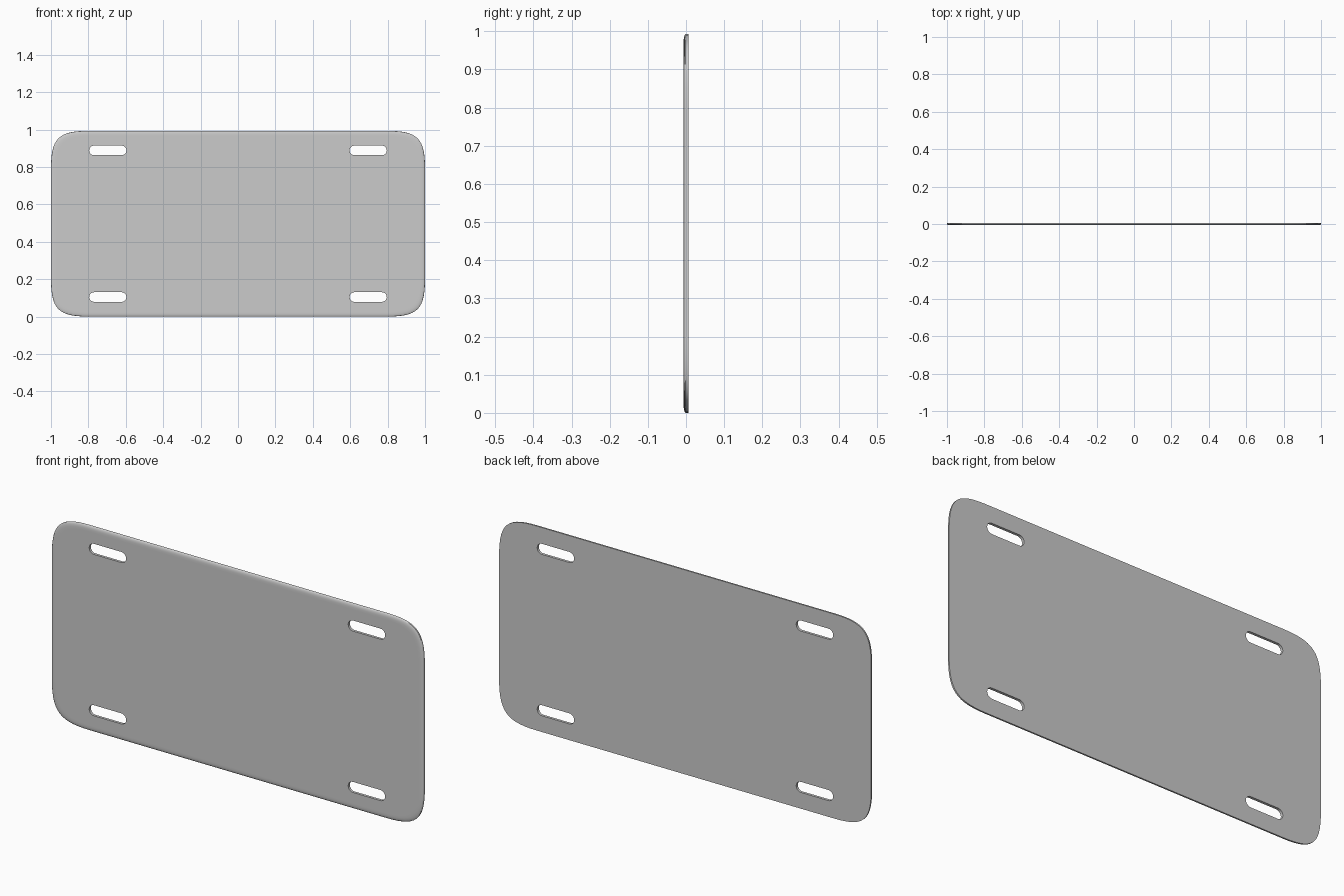
import bpy, bmesh, math

if "Cube" in bpy.data.objects:
    bpy.data.objects.remove(bpy.data.objects["Cube"])

W, H, T = 1.0, 0.4965, 0.0065      # half width, half height, half thickness


def plate_outline(inset, n=14):
    """Rectangle with soft, long-tangent corners (cubic curve per corner)."""
    a, h = 0.2 - inset * 0.3, 0.8
    w, d = W - inset, H - inset
    corner = []
    for i in range(n + 1):
        t = i / n
        u = a * ((1 - t) ** 3 + 3 * (1 - t) ** 2 * t * (1 - h))
        v = a * (t ** 3 + 3 * (1 - t) * t ** 2 * (1 - h))
        corner.append((w - v, d - u))
    pts = []
    for sx, sz, rev in ((1, 1, 0), (-1, 1, 1), (-1, -1, 0), (1, -1, 1)):
        c = [(x * sx, z * sz) for x, z in corner]
        pts += c[::-1] if rev else c
    return pts


def slot_outline(cx, cz, n=10):
    half, r = 0.0995, 0.0258
    pts = []
    for side, start in ((1, -90), (-1, 90)):
        for i in range(n + 1):
            a = math.radians(start + 180 * i / n)
            pts.append((cx + side * (half - r) + r * math.cos(a), cz + r * math.sin(a)))
    return pts


def loft(name, rings):
    """Closed solid through (y, outline) rings."""
    bm = bmesh.new()
    loops = [[bm.verts.new((x, y, z + H)) for x, z in pts] for y, pts in rings]
    for a, b in zip(loops, loops[1:]):
        for i in range(len(a)):
            j = (i + 1) % len(a)
            bm.faces.new((a[i], a[j], b[j], b[i]))
    bm.faces.new(loops[0])
    bm.faces.new(loops[-1])
    bmesh.ops.recalc_face_normals(bm, faces=bm.faces)
    me = bpy.data.meshes.new(name)
    bm.to_mesh(me)
    bm.free()
    ob = bpy.data.objects.new(name, me)
    bpy.context.collection.objects.link(ob)
    return ob


# plate: square back edge, softly rounded front edge
profile = [(T, 0), (-0.001, 0), (-0.0035, 0.0025), (-0.0055, 0.009), (-0.0062, 0.016), (-T, 0.026)]
plate = loft("plate", [(y, plate_outline(i)) for y, i in profile])
bpy.context.view_layer.objects.active = plate
plate.select_set(True)

# four mounting slots
for sx in (-1, 1):
    for sz in (-1, 1):
        pts = slot_outline(sx * 0.696, sz * 0.392)
        cutter = loft("slot_cutter", [(-0.1, pts), (0.1, pts)])
        cutter.hide_render = True
        mod = plate.modifiers.new("slot", 'BOOLEAN')
        mod.operation, mod.solver, mod.object = 'DIFFERENCE', 'EXACT', cutter
        bpy.ops.object.modifier_apply(modifier=mod.name)
        bpy.data.objects.remove(cutter)

bpy.ops.object.shade_smooth_by_angle(angle=math.radians(50))
weighted = plate.modifiers.new("weighted_normals", 'WEIGHTED_NORMAL')
weighted.keep_sharp = True
